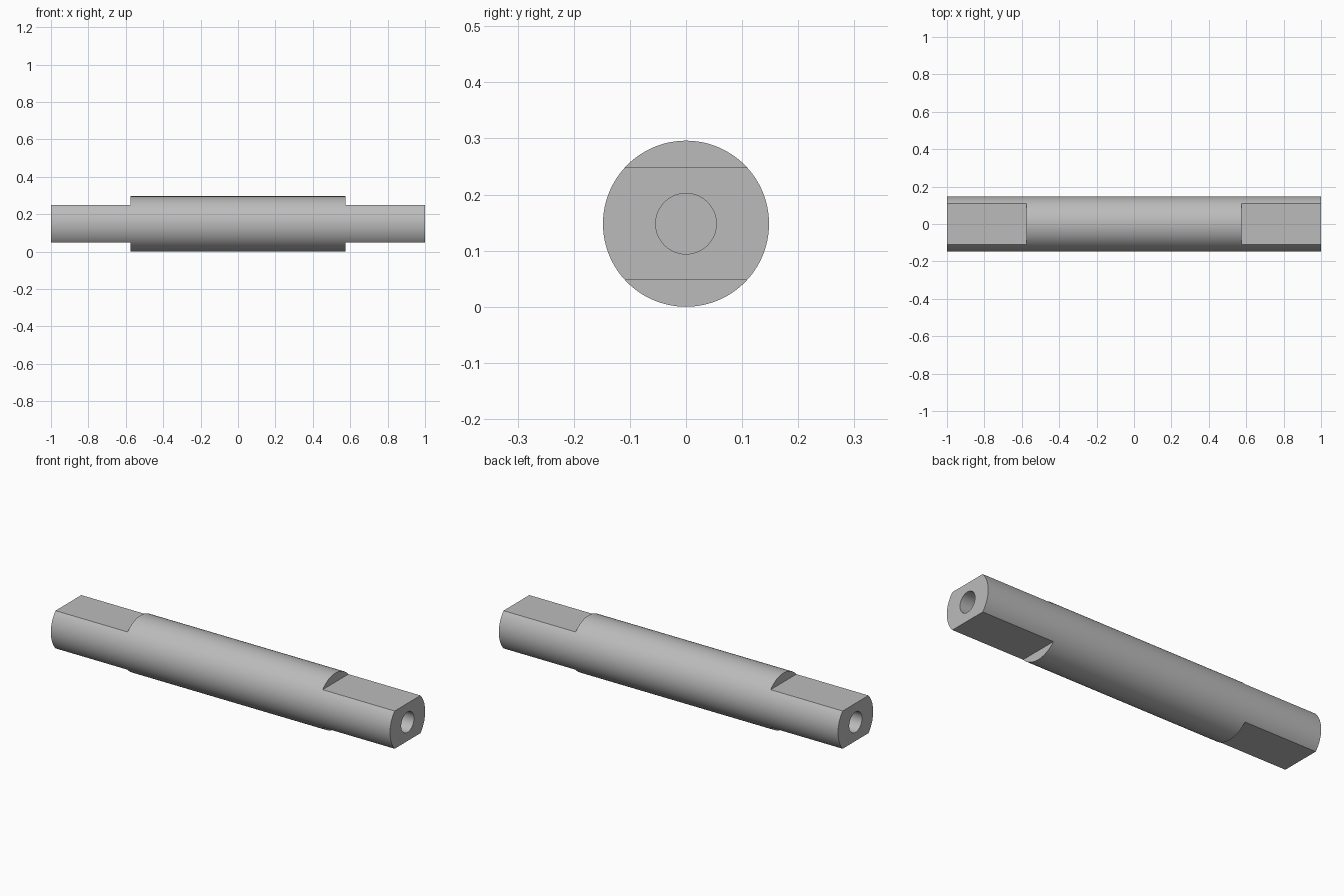
import bpy
import math

RADIUS = 0.148
HALF_LENGTH = 1.0
FLAT_HALF = 0.1005     # half the thickness across the flats
SHOULDER_X = 0.575     # where the flats end
BORE_RADIUS = 0.054
BORE_DEPTH = 0.3
SIDES = 96

if "Cube" in bpy.data.objects:
    bpy.data.objects.remove(bpy.data.objects["Cube"], do_unlink=True)

steel = bpy.data.materials.new("grey steel")
steel.use_nodes = True
grey = (0.5, 0.5, 0.5, 1.0)
steel.diffuse_color = grey
steel.node_tree.nodes["Principled BSDF"].inputs["Base Color"].default_value = grey


def rod(name, radius, length, x):
    """Cylinder lying along x."""
    bpy.ops.mesh.primitive_cylinder_add(vertices=SIDES, radius=radius, depth=length,
                                        location=(x, 0, RADIUS),
                                        rotation=(0, math.pi / 2, 0))
    bpy.context.object.name = name
    return bpy.context.object


def block(name, size, location):
    bpy.ops.mesh.primitive_cube_add(size=1, location=location)
    bpy.context.object.name = name
    bpy.context.object.scale = size
    return bpy.context.object


def cut(target, cutter):
    """Subtract the cutter from the target, then discard it."""
    cutter.hide_render = True
    mod = target.modifiers.new("cut", 'BOOLEAN')
    mod.operation = 'DIFFERENCE'
    mod.solver = 'EXACT'
    mod.object = cutter
    bpy.context.view_layer.objects.active = target
    bpy.ops.object.modifier_apply(modifier=mod.name)
    bpy.data.objects.remove(cutter, do_unlink=True)


# Round shaft
shaft = rod("shaft", RADIUS, 2 * HALF_LENGTH, 0)
shaft.data.materials.append(steel)

# Two wrench flats and one blind bore at each end
for end in (-1, 1):
    for side in (-1, 1):
        cut(shaft, block("flat_cutter", (1, 1, 1),
                         (end * (SHOULDER_X + 0.5), 0, RADIUS + side * (FLAT_HALF + 0.5))))
    cut(shaft, rod("bore_cutter", BORE_RADIUS, 2 * BORE_DEPTH, end * HALF_LENGTH))

# Smooth round surfaces with crisp machined edges
bpy.ops.object.select_all(action='DESELECT')
shaft.select_set(True)
bpy.context.view_layer.objects.active = shaft
bpy.ops.object.shade_smooth_by_angle(angle=math.radians(30))
